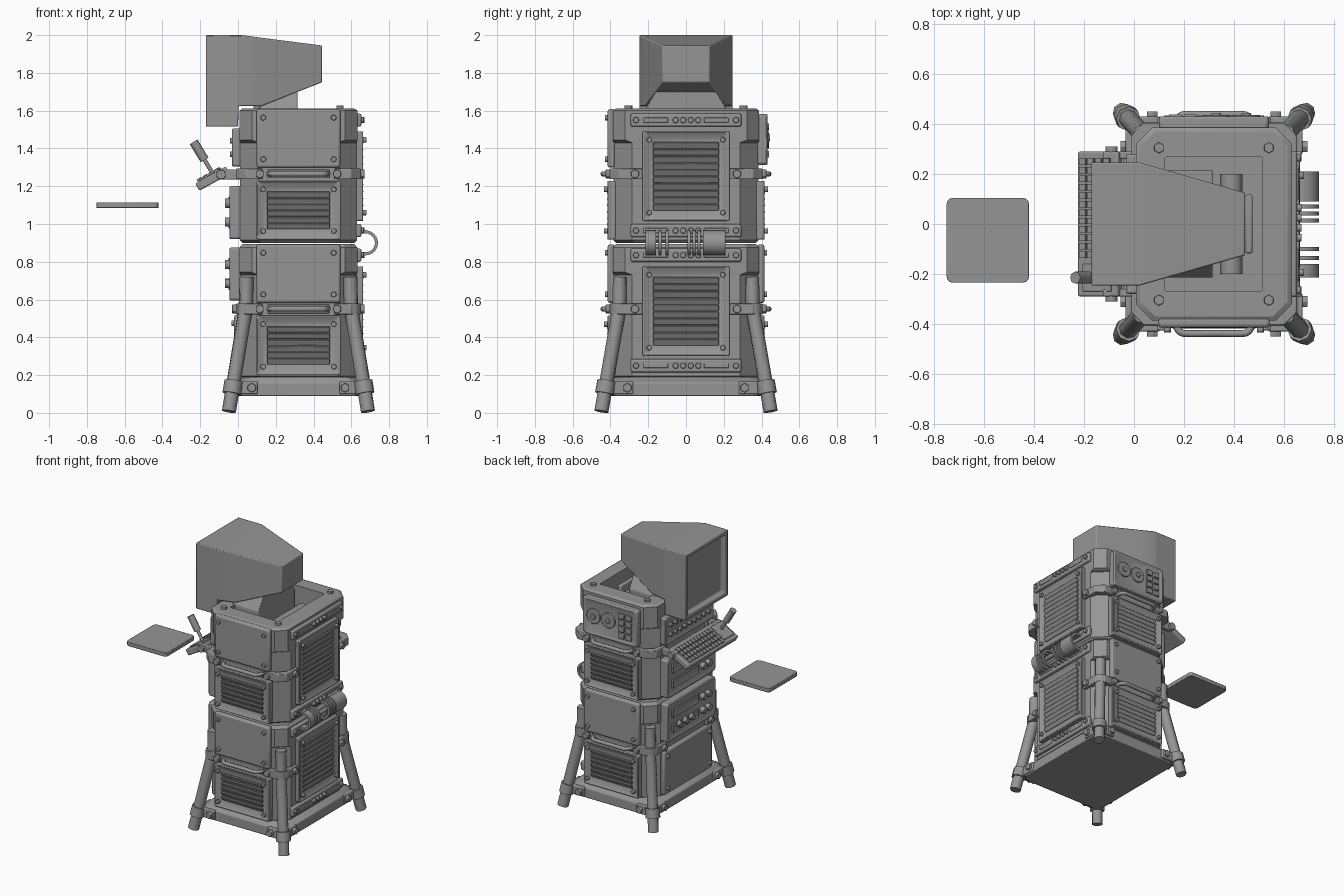
import bpy, bmesh, math
from mathutils import Matrix, Vector

if "Cube" in bpy.data.objects:
    bpy.data.objects.remove(bpy.data.objects["Cube"])

grey = bpy.data.materials.new("plain_grey")
grey.use_nodes = True
grey.diffuse_color = (0.3, 0.3, 0.3, 1)
grey.node_tree.nodes["Principled BSDF"].inputs["Base Color"].default_value = (0.3, 0.3, 0.3, 1)

CX = 0.32                       # cabinet centre
FRONT, LEFT, BACK, RIGHT = range(4)
DEPTH = (0.385, 0.31, 0.385, 0.31)
T, R = Matrix.Translation, Matrix.Rotation


def at(side, u, z, w=0.0):
    """Frame on a cabinet side: u along it, z up, w outward (local -y)."""
    return T((CX, 0, 0)) @ R(side * math.pi / 2, 4, 'Z') @ T((u, -DEPTH[side] - w, z))


def finish(name, bm, matrix=Matrix(), bevel=0.0):
    bmesh.ops.recalc_face_normals(bm, faces=bm.faces)
    mesh = bpy.data.meshes.new(name)
    bm.to_mesh(mesh)
    bm.free()
    mesh.materials.append(grey)
    ob = bpy.data.objects.new(name, mesh)
    ob.matrix_world = matrix
    bpy.context.collection.objects.link(ob)
    if bevel:
        mod = ob.modifiers.new("soft_edges", 'BEVEL')
        mod.width, mod.segments, mod.limit_method = bevel, 2, 'ANGLE'
    return ob


def box(name, matrix, size, bevel=0.0, frame=0.0, sink=0.0):
    bm = bmesh.new()
    bmesh.ops.create_cube(bm, size=1, matrix=Matrix.Diagonal((*size, 1)))
    if frame:
        bm.normal_update()
        face = min(bm.faces, key=lambda f: f.normal.y)
        bmesh.ops.inset_region(bm, faces=[face], thickness=frame)
        bmesh.ops.translate(bm, verts=face.verts, vec=(0, sink, 0))
    return finish(name, bm, matrix, bevel)


def knob(name, matrix, radius, height, sides=6, bevel=0.003):
    bm = bmesh.new()
    bmesh.ops.create_cone(bm, cap_ends=True, segments=sides, radius1=radius, radius2=radius,
                          depth=height, matrix=R(math.pi / 2, 4, 'X'))
    return finish(name, bm, matrix, bevel)


def loft(name, rings, bevel=0.0, closed=False):
    bm = bmesh.new()
    loops = [[bm.verts.new(p) for p in ring] for ring in rings]
    n = len(loops[0])
    pairs = list(zip(loops, loops[1:])) + ([(loops[-1], loops[0])] if closed else [])
    for a, b in pairs:
        for i in range(n):
            bm.faces.new((a[i], a[(i + 1) % n], b[(i + 1) % n], b[i]))
    if not closed:
        bm.faces.new(loops[0])
        bm.faces.new(loops[-1])
    return finish(name, bm, bevel=bevel)


def octagon(z, hx, hy, c):
    quarter = [(hx, hy - c), (hx - c, hy)]
    pts = quarter + [(-x, y) for x, y in quarter[::-1]]
    pts += [(-x, -y) for x, y in pts]
    return [(CX + x, y, z) for x, y in pts]


def tube(name, points, radius, smooth=False):
    cu = bpy.data.curves.new(name, 'CURVE')
    cu.dimensions, cu.bevel_depth, cu.bevel_resolution, cu.use_fill_caps = '3D', radius, 2, True
    sp = cu.splines.new('NURBS' if smooth else 'POLY')
    sp.points.add(len(points) - 1)
    for p, co in zip(sp.points, points):
        p.co = (*co, 1)
    if smooth:
        sp.use_endpoint_u, sp.order_u = True, 3
    cu.materials.append(grey)
    ob = bpy.data.objects.new(name, cu)
    bpy.context.collection.objects.link(ob)


def corner_bolts(side, z, w, width, height):
    for su in (-1, 1):
        for sz in (-1, 1):
            knob("panel_bolt", at(side, su * (width / 2 - 0.036), z + sz * (height / 2 - 0.045), w),
                 0.015, 0.02, 10)


def plain_panel(side, z, width=0.445, height=0.31):
    box("plain_panel", at(side, 0, z, 0.01), (width, 0.04, height), 0.012)
    corner_bolts(side, z, 0.035, width, height)


def vent_panel(side, z, width, height, slats):
    box("vent_panel", at(side, 0, z, 0.01), (width, 0.05, height), 0.008, 0.055, 0.022)
    corner_bolts(side, z, 0.04, width, height)
    pitch = (height - 0.11) / slats
    for i in range(slats):
        m = at(side, 0, z + (i - (slats - 1) / 2) * pitch, 0.022) @ R(0.5, 4, 'X')
        box("vent_slat", m, (width - 0.112, 0.012, pitch * 0.95), 0.003)


# Base and the two stacked cabinet modules
loft("base", [octagon(0.09, .345, .41, .04), octagon(0.16, .345, .41, .04),
              octagon(0.19, .31, .385, .06)], 0.006)
for name, z0, z1 in (("lower_module", 0.18, 0.75), ("upper_module", 0.9, 1.45)):
    loft(name, [octagon(z0, .295, .37, .1), octagon(z0 + .015, .31, .385, .1),
                octagon(z1, .31, .385, .1)])
loft("lower_cap", [octagon(.73, .31, .385, .1), octagon(.745, .312, .387, .065),
                   octagon(.875, .312, .387, .065), octagon(.895, .295, .37, .06)])
loft("open_top_rim", [octagon(1.43, .31, .385, .1), octagon(1.445, .312, .387, .065),
                      octagon(1.6, .312, .387, .065), octagon(1.612, .295, .37, .06),
                      octagon(1.612, .195, .268, .004), octagon(1.43, .195, .268, .004)], closed=True)
for sx in (-1, 1):
    for sy in (-1, 1):
        knob("rim_bolt", T((CX + sx * .22, sy * .305, 1.615)) @ R(math.pi / 2, 4, 'X'), .022, .025)

# Side panels
for side in (FRONT, BACK):
    vent_panel(side, 1.073, .445, .31, 6)
    plain_panel(side, 0.737)
    vent_panel(side, 0.357, .445, .315, 6)
plain_panel(FRONT, 1.453)
for z0 in (0.18, 0.895):
    vent_panel(LEFT, z0 + .358, .46, .475, 10)
    for z in (z0 + .07, z0 + .655):
        box("connector_strip", at(LEFT, 0, z, .008), (.585, .03, .07), .01)
        for s in (-1, 1):
            knob("strip_bolt", at(LEFT, s * .265, z, .026), .016, .02, 10)
            box("strip_slot", at(LEFT, s * .16, z, .022), (.13, .012, .025), .004)
        for i in range(4):
            knob("strip_knob", at(LEFT, -.055 + i * .04, z, .028), .016, .026, 10)

# Tape reel unit at the top of the back
box("reel_unit", at(BACK, 0, 1.447, .02), (.44, .065, .27), .015, .03, .012)
for u in (-.13, -.01):
    knob("tape_reel", at(BACK, u, 1.455, .044), .055, .016, 20)
    knob("reel_hub", at(BACK, u, 1.455, .052), .02, .016, 10)
for i in range(4):
    for j in range(2):
        box("reel_button", at(BACK, .095 + j * .06, 1.37 + i * .048, .044), (.05, .02, .038), .004)

# Corner clamps, carrying handles and legs
for z in (0.55, 1.265):
    for sx in (-1, 1):
        for sy in (-1, 1):
            outer = [(.19, .405), (.28, .405), (.33, .355), (.33, .23)]
            inner = [(x - .035, y - .035) for x, y in outer[::-1]]
            inner[0], inner[-1] = (.295, .23), (.19, .37)
            plan = [(CX + sx * x, sy * y) for x, y in outer + inner]
            loft("corner_clamp", [[(x, y, z + h) for x, y in plan] for h in (-.028, .028)], .004)
    for side in range(4):
        for s in (-1, 1):
            knob("clamp_bolt", at(side, s * (.205 if side % 2 == 0 else .27), z, .028), .024, .025)
    for side in (FRONT, BACK):
        arc = [(-.155, .0), (-.15, .05), (-.09, .055), (0, .052), (.09, .055), (.15, .05), (.155, 0)]
        tube("carry_handle", [at(side, u, z, w).translation for u, w in arc], .014, True)
        box("handle_slot", at(side, 0, z, .004), (.33, .02, .045), .004)
for sx in (-1, 1):
    for sy in (-1, 1):
        def leg_at(x, y, z):
            return Vector((CX + sx * x, sy * y, z))
        top, knee, foot = leg_at(.275, .35, .72), leg_at(.278, .352, .56), leg_at(.368, .448, .008)
        tube("leg", [top, knee, foot], .038)
        tube("leg_base_clamp", [foot.lerp(knee, .17), foot.lerp(knee, .29)], .05)
        tube("leg_upper_clamp", [knee + Vector((0, 0, .02)), knee - Vector((0, 0, .035))], .05)
for side in range(4):
    reach = .247 if side % 2 == 0 else .31
    for s in (-1, 1):
        box("base_clamp_tab", at(side, s * (reach + .03), .133, .03), (.12, .03, .066), .006)
        knob("base_bolt", at(side, s * reach, .133, .05), .025, .03)

# Looped cables on the left side
for u, width in ((-.187, .055), (-.137, .016), (-.1, .016), (.015, .016), (.042, .016),
                 (.07, .016), (.15, .12)):
    rings = []
    for i in range(13):
        a = math.pi * (i / 12 - .5)
        rings.append([at(LEFT, u + du, .9 + r * math.sin(a), .045 + r * math.cos(a)).translation
                      for du, r in ((-width / 2, .066), (width / 2, .066),
                                    (width / 2, .05), (-width / 2, .05))])
    loft("cable_loop", rings)
    for z in (.842, .958):
        box("cable_plug", at(LEFT, u, z, .025), (width, .05, .018))

# Control panels on the right side
box("control_panel", at(RIGHT, 0, 1.405, .015), (.56, .06, .2), .01, .025, .01)
for i in range(9):
    for j in range(2):
        knob("control_button", at(RIGHT, -.22 + i * .055, 1.37 + j * .07, .04), .015, .025, 10)
box("drive_panel", at(RIGHT, 0, 1.06, .02), (.56, .08, .28), .012, .03, .012)
box("dial_panel", at(RIGHT, 0, .735, .02), (.56, .08, .28), .012, .03, .012)
for z in (1.06, .735):
    for k in (-1, 1):
        box("panel_slot", at(RIGHT, -.07, z + k * .055, .052), (.3, .02, .06), .005, .014, .008)
        for u in (.13, .19):
            knob("panel_dial", at(RIGHT, u, z + k * .05, .06), .024, .04, 12)
for i in range(3):
    knob("row_dial", at(RIGHT, -.15 + i * .07, .69, .065), .022, .03, 12)
plain_panel(RIGHT, .36, .56, .32)

# Keyboard shelf with keys and joystick
shelf = at(RIGHT, 0, 1.24, .145) @ R(math.radians(29), 4, 'X')
box("keyboard_shelf", shelf, (.58, .185, .045), .008)
for row in range(4):
    for col in range(12):
        box("key", shelf @ T((-.25 + col * .034, -.062 + row * .036, .027)), (.026, .028, .02))
box("side_keypad", shelf @ T((.215, 0, .025)), (.11, .13, .015), .004)
for s in (-1, 1):
    box("shelf_arm", at(RIGHT, s * .275, 1.262, .055), (.03, .16, .055), .006)
    knob("shelf_pivot", at(RIGHT, s * .295, 1.262, .1) @ R(math.pi / 2, 4, 'Z'), .026, .03, 10)
stick = [Vector((-.135, -.215, 1.27)), Vector((-.235, -.215, 1.435))]
tube("joystick_rod", stick, .011)
tube("joystick_grip", [stick[0].lerp(stick[1], .42), stick[0].lerp(stick[1], .5), stick[1]], .024)

# Monitor: tapered shell with a sunken screen on the right side
sections = [(-.17, .247, 1.515, 2), (0, .247, 1.515, 2), (.004, .247, 1.625, 2),
            (.02, .247, 1.625, 2), (.125, .217, 1.625, 1.986), (.445, .125, 1.75, 1.945)]
monitor = loft("monitor", [[(x, -h, a), (x, h, a), (x, h, b), (x, -h, b)]
                           for x, h, a, b in sections], .006)
bm = bmesh.new()
bm.from_mesh(monitor.data)
screen = min(bm.faces, key=lambda f: f.calc_center_median().x)
for thickness, sink in ((.04, 0), (.022, .03)):
    bmesh.ops.inset_region(bm, faces=[screen], thickness=thickness)
    bmesh.ops.translate(bm, verts=screen.verts, vec=(sink, 0, 0))
bm.to_mesh(monitor.data)
bm.free()

# Monitor neck and parts inside the open top
loft("monitor_neck", [[(.1, -h, z), (.315, -h, z), (.315, h, z), (.1, h, z)]
                      for z, h in ((1.44, .215), (1.61, .215), (1.7, .16))], .006)
box("inner_bracket", T((.46, 0, 1.5)), (.03, .235, .12), .008)
tube("inner_cylinder", [(.39, -.2, 1.49), (.39, .2, 1.49)], .045)

# Floating seat plate
seat = bmesh.new()
bmesh.ops.create_cube(seat, size=1, matrix=Matrix.Diagonal((.33, .34, .03, 1)))
upright = [e for e in seat.edges if abs(e.verts[0].co.z - e.verts[1].co.z) > .01]
bmesh.ops.bevel(seat, geom=upright, offset=.025, segments=3, profile=.5, affect='EDGES')
finish("seat_plate", seat, T((-.585, -.065, 1.1)), .003)

# Smooth shading with sharp edges kept
bpy.ops.object.select_all(action='DESELECT')
for ob in bpy.context.scene.objects:
    if ob.type == 'MESH':
        ob.select_set(True)
        bpy.context.view_layer.objects.active = ob
bpy.ops.object.shade_smooth_by_angle()
